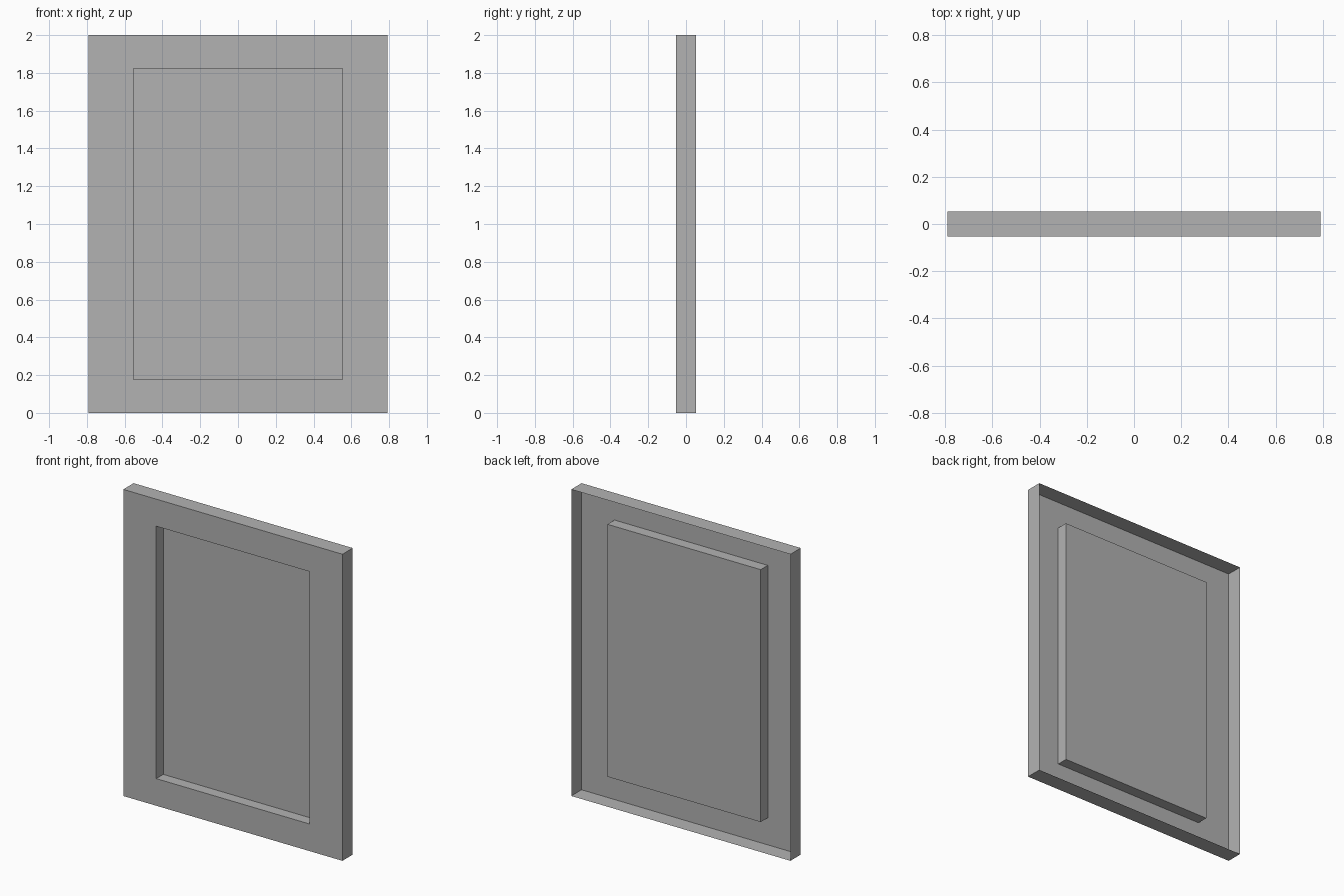
import bpy
import bmesh
from mathutils import Matrix, Vector

cube = bpy.data.objects.get("Cube")
if cube:
    bpy.data.objects.remove(cube, do_unlink=True)

WIDTH, DEPTH, HEIGHT = 1.582, 0.106, 2.0
OPENING_W, OPENING_H = 1.106, 1.5
RECESS = 0.073

grey = bpy.data.materials.new("plain grey")
grey.use_nodes = True
colour = (0.448, 0.448, 0.448, 1)
grey.diffuse_color = colour
grey.node_tree.nodes["Principled BSDF"].inputs["Base Color"].default_value = colour

# Outer shell of the panel, open at the back
bm = bmesh.new()
size = Matrix.Diagonal((WIDTH, DEPTH, HEIGHT, 1))
bmesh.ops.create_cube(bm, size=1, matrix=Matrix.Translation((0, 0, HEIGHT / 2)) @ size)
bm.normal_update()
back = [f for f in bm.faces if f.normal.y > 0.9]
bmesh.ops.delete(bm, geom=back, context="FACES")

# Border on the front face
front = next(f for f in bm.faces if f.normal.y < -0.9)
bmesh.ops.inset_region(bm, faces=[front], thickness=(HEIGHT - OPENING_H) / 2)
for v in front.verts:
    v.co.x = OPENING_W / 2 if v.co.x > 0 else -OPENING_W / 2

# Recessed centre with its four walls
floor = bmesh.ops.extrude_discrete_faces(bm, faces=[front])["faces"][0]
bmesh.ops.translate(bm, verts=floor.verts, vec=Vector((0, RECESS, 0)))
bm.normal_update()

mesh = bpy.data.meshes.new("recessed_panel")
bm.to_mesh(mesh)
bm.free()
mesh.materials.append(grey)
panel = bpy.data.objects.new("recessed_panel", mesh)
bpy.context.collection.objects.link(panel)
